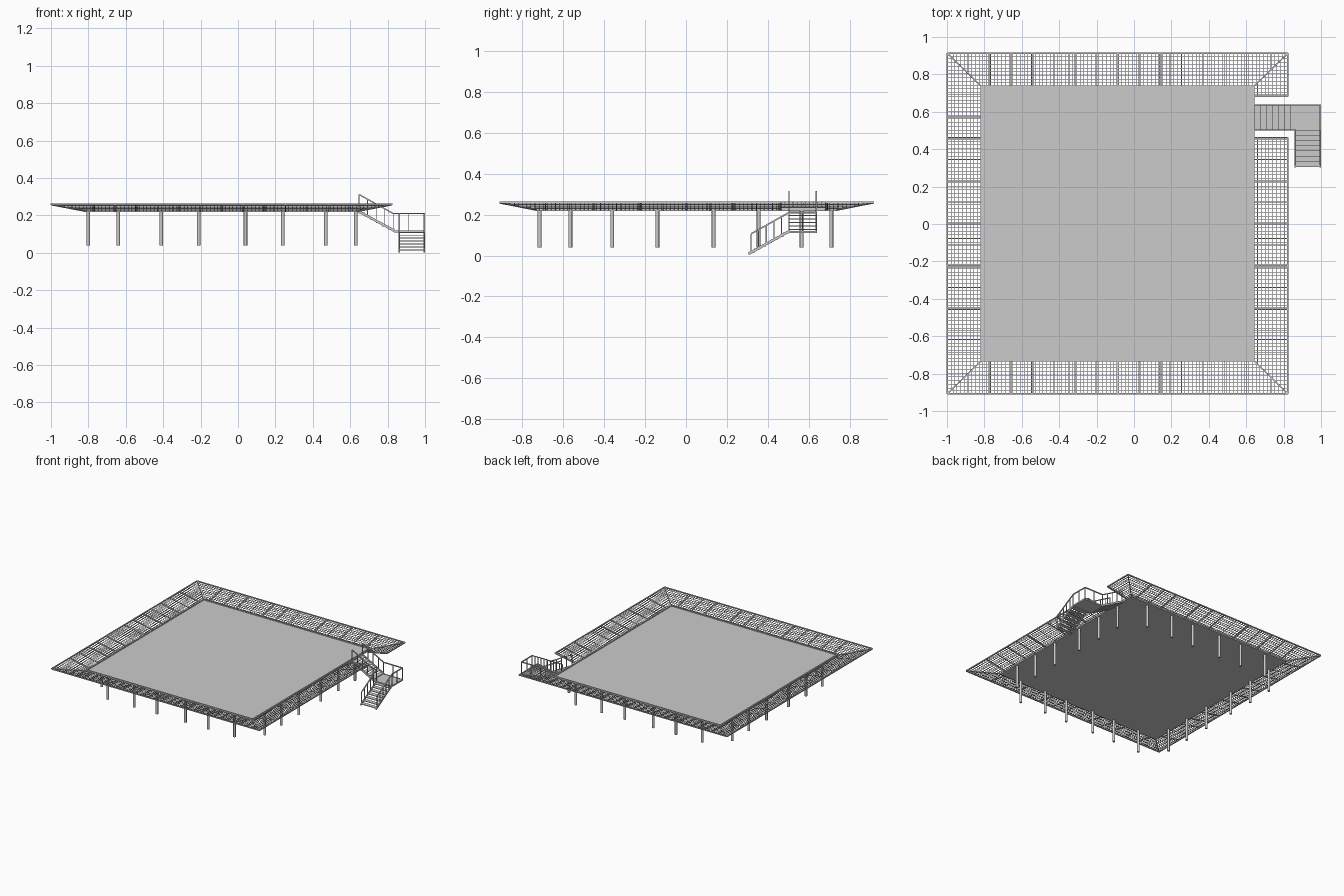
import bpy, bmesh
from mathutils import Vector, Matrix

if "Cube" in bpy.data.objects:
    bpy.data.objects.remove(bpy.data.objects["Cube"])

CX, CY = -0.0875, 0.0025          # deck centre
HX, HY = 0.7275, 0.7325           # deck half sizes
WX, WY = 0.183, 0.178             # net widths
Z_IN, Z_OUT = 0.224, 0.259        # net slopes up outwards


def rod(bm, p, q, w, h=None):
    """Square bar from p to q, w wide and h high."""
    p, q = Vector(p), Vector(q)
    d = q - p
    if d.length < 1e-4:
        return
    f = d.normalized()
    side = f.cross(Vector((0, 0, 1)))
    side = side.normalized() if side.length > 1e-4 else Vector((1, 0, 0))
    up = side.cross(f)
    m = Matrix((side, f, up)).transposed().to_4x4()
    m.translation = (p + q) / 2
    bmesh.ops.create_cube(bm, size=1, matrix=m @ Matrix.Diagonal((w, d.length, h or w, 1)))


def box(bm, x0, x1, y0, y1, z0, z1):
    m = Matrix.Translation(((x0 + x1) / 2, (y0 + y1) / 2, (z0 + z1) / 2))
    bmesh.ops.create_cube(bm, size=1, matrix=m @ Matrix.Diagonal((x1 - x0, y1 - y0, z1 - z0, 1)))


def finish(bm, name):
    me = bpy.data.meshes.new(name)
    bm.to_mesh(me)
    bm.free()
    ob = bpy.data.objects.new(name, me)
    bpy.context.collection.objects.link(ob)
    return ob


# Deck plate
bm = bmesh.new()
box(bm, CX - HX, CX + HX, CY - HY, CY + HY, 0.218, 0.228)
finish(bm, "deck")

# Raised edge around the deck
bm = bmesh.new()
for s in (-1, 1):
    rod(bm, (CX - HX, CY + s * HY, 0.226), (CX + HX, CY + s * HY, 0.226), 0.01, 0.016)
    rod(bm, (CX + s * HX, CY - HY, 0.226), (CX + s * HX, CY + HY, 0.226), 0.01, 0.016)
finish(bm, "deck_edge")

# Legs: six on each side of the deck
bm = bmesh.new()
spots = [(x, y) for x in (-0.64, -0.41, -0.21, 0.04, 0.24, 0.47) for y in (-0.715, 0.71)]
spots += [(x, y) for y in (-0.565, -0.36, -0.14, 0.135, 0.355, 0.565) for x in (-0.8, 0.63)]
for x, y in spots:
    bmesh.ops.create_cone(bm, cap_ends=True, segments=12, radius1=0.0095, radius2=0.0095,
                          depth=0.18, matrix=Matrix.Translation((x, y, 0.13)))
legs = finish(bm, "legs")
for p in legs.data.polygons:
    p.use_smooth = len(p.vertices) == 4


def net(name, axis, sign, a=-2, b=2):
    """One sloped safety net; a..b limits its run along the deck edge."""
    half, grow, c = (HY, WY, CY) if axis == 'x' else (HX, WX, CX)

    def pt(s, t, dz=0):
        z = Z_IN + (Z_OUT - Z_IN) * t + dz
        if axis == 'x':
            return (CX + sign * (HX + WX * t), c + s, z)
        return (c + s, CY + sign * (HY + WY * t), z)

    def lo(t):
        return max(a, -half - grow * t)

    def hi(t):
        return min(b, half + grow * t)

    def cross(bm, s, w, dz=0):
        t = max(0, (abs(s) - half) / grow)
        if lo(1) <= s <= hi(1) and t < 0.98:
            rod(bm, pt(s, t, dz), pt(s, 1, dz), w)

    # Wire mesh
    bm = bmesh.new()
    rows = 9
    for i in range(1, rows):
        t = i / rows
        rod(bm, pt(lo(t), t), pt(hi(t), t), 0.0028)
    for i in range(-46, 47):
        cross(bm, i * 0.02, 0.0028)
    finish(bm, name + "_mesh")

    # Frames: rims, paired panel bars, mid bars and mitred ends
    bm = bmesh.new()
    for t in (0, 1):
        rod(bm, pt(lo(t), t), pt(hi(t), t), 0.008)
    for i in range(-3, 4):
        for o in (-0.004, 0.004):
            cross(bm, i * 0.228 + o, 0.004)
        if i < 3:
            cross(bm, (i + 0.5) * 0.228, 0.004, -0.004)
    rod(bm, pt(lo(0), 0), pt(lo(1), 1), 0.007)
    rod(bm, pt(hi(0), 0), pt(hi(1), 1), 0.007)
    finish(bm, name + "_frame")


net("front_net", 'y', -1)
net("back_net", 'y', 1)
net("left_net", 'x', -1)
net("right_net", 'x', 1, b=0.46)
net("right_corner_net", 'x', 1, a=0.68)

# Stairs: upper flight along x, landing, lower flight along -y
Y0, Y1 = 0.503, 0.636
X0, X1 = 0.862, 0.996
top, turn, end = (0.645, 0.222), (0.835, 0.118), (0.305, 0.008)
LZ = 0.118
RAIL = 0.092

bm = bmesh.new()
n = 6
for i in range(n):
    f = (i + 0.5) / n
    x = top[0] + (turn[0] - top[0]) * f
    z = top[1] + (LZ - top[1]) * f
    box(bm, x - 0.017, x + 0.017, Y0, Y1, z - 0.003, z + 0.002)
n = 7
for i in range(n):
    f = (i + 0.5) / n
    y = Y0 + (end[0] - Y0) * f
    z = LZ + (end[1] - LZ) * f
    box(bm, X0, X1, y - 0.015, y + 0.015, z - 0.003, z + 0.002)
finish(bm, "stair_treads")

bm = bmesh.new()
box(bm, 0.828, X1, Y0, Y1, LZ - 0.006, LZ)
finish(bm, "stair_landing")

bm = bmesh.new()
for y in (Y0, Y1):
    rod(bm, (top[0], y, top[1]), (turn[0], y, LZ), 0.006, 0.013)
    rod(bm, (turn[0], y, LZ - 0.003), (X1, y, LZ - 0.003), 0.006, 0.011)
for x in (X0, X1):
    rod(bm, (x, Y0, LZ), (x, end[0], end[1]), 0.006, 0.013)
rod(bm, (X1, Y0, LZ - 0.003), (X1, Y1, LZ - 0.003), 0.006, 0.011)
finish(bm, "stair_stringers")


def railing(bm, p, q, posts):
    """Handrail above the line p-q with evenly spaced posts."""
    p, q = Vector(p), Vector(q)
    up = Vector((0, 0, RAIL))
    rod(bm, p + up, q + up, 0.007)
    for i in range(posts):
        b = p.lerp(q, i / (posts - 1))
        rod(bm, b, b + up, 0.005)


bm = bmesh.new()
for y in (Y0, Y1):
    railing(bm, (0.648, y, 0.219), (0.83, y, LZ), 5)
for x in (X0, X1):
    railing(bm, (x, Y0, LZ), (x, 0.318, 0.014), 6)
railing(bm, (0.83, Y1, LZ), (X1, Y1, LZ), 3)
railing(bm, (X1, Y0, LZ), (X1, Y1, LZ), 3)
railing(bm, (0.83, Y0, LZ), (X0, Y0, LZ), 2)
finish(bm, "stair_railings")
